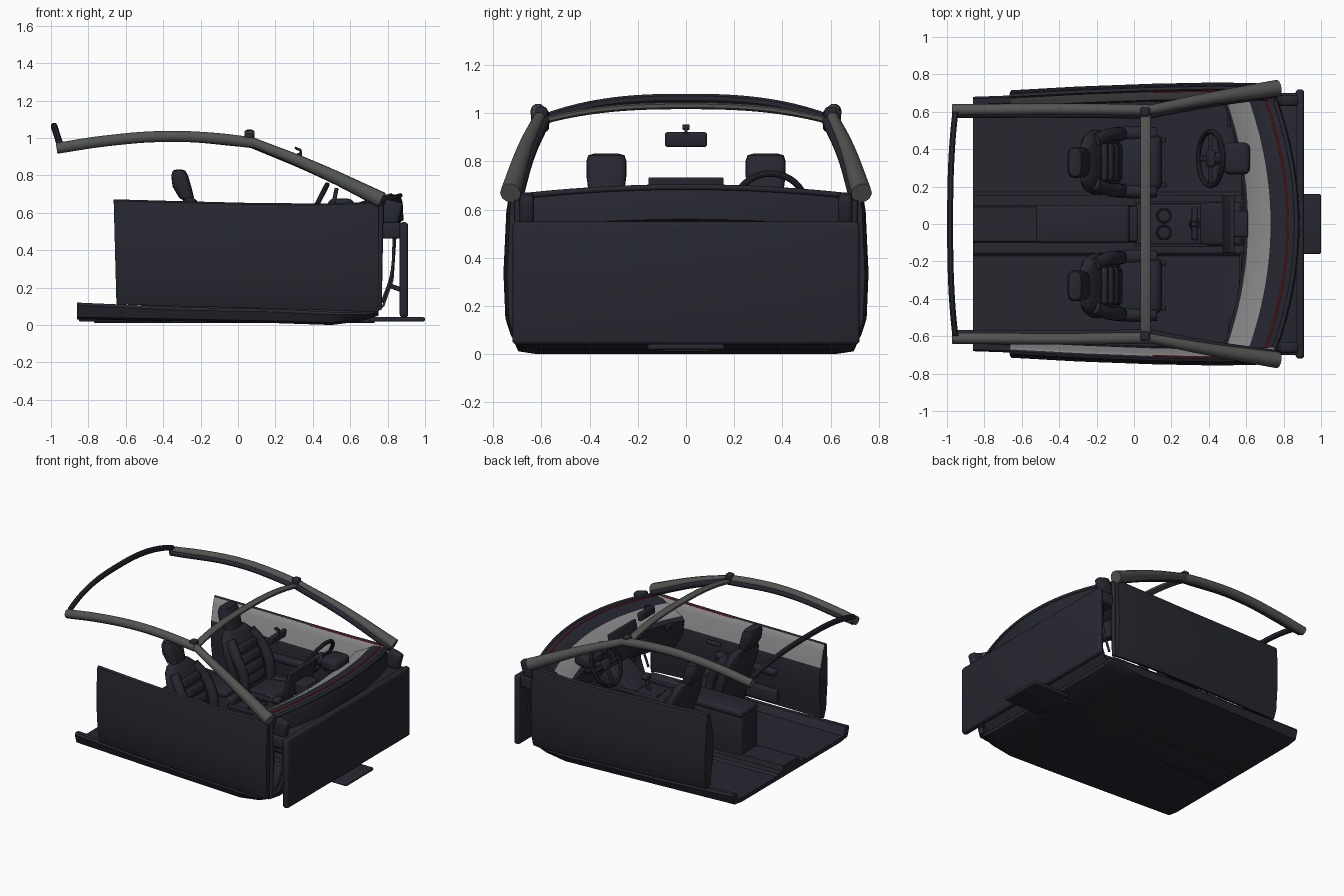
import bpy, bmesh
from math import sin, cos, pi, radians, copysign
from mathutils import Matrix, Vector

cube = bpy.data.objects.get("Cube")
if cube:
    bpy.data.objects.remove(cube)


def material(name, rgb):
    m = bpy.data.materials.new(name)
    m.use_nodes = True
    m.diffuse_color = (*rgb, 1)
    m.node_tree.nodes["Principled BSDF"].inputs["Base Color"].default_value = (*rgb, 1)
    return m


DARK = material("dark navy trim", (0.02, 0.02, 0.03))
RAIL = material("frame grey", (0.085, 0.09, 0.085))
LIGHT = material("light grey trim", (0.28, 0.28, 0.28))
RED = material("red stitching", (0.6, 0.01, 0.01))


def finish(name, bm, mats):
    bmesh.ops.recalc_face_normals(bm, faces=bm.faces)
    me = bpy.data.meshes.new(name)
    bm.to_mesh(me)
    bm.free()
    for m in mats:
        me.materials.append(m)
    ob = bpy.data.objects.new(name, me)
    bpy.context.collection.objects.link(ob)
    return ob


def box(name, center, size, mat=DARK, bevel=0.01, tilt=0):
    """Rounded box, tilted about the y axis."""
    bm = bmesh.new()
    bmesh.ops.create_cube(bm, size=1, matrix=Matrix.Diagonal((*size, 1)))
    if bevel:
        bmesh.ops.bevel(bm, geom=bm.edges[:], offset=min(bevel, min(size) * 0.48),
                        segments=3, profile=0.5, affect='EDGES')
    bm.transform(Matrix.Translation(center) @ Matrix.Rotation(radians(tilt), 4, 'Y'))
    return finish(name, bm, [mat])


def loft(name, rings, mats=(DARK,), rule=None):
    """Skin closed rings; rule gives the material index of each ring segment."""
    bm = bmesh.new()
    rows = [[bm.verts.new(p) for p in ring] for ring in rings]
    n = len(rows[0])
    for a, b in zip(rows, rows[1:]):
        for i in range(n):
            j = (i + 1) % n
            f = bm.faces.new((a[i], a[j], b[j], b[i]))
            f.material_index = rule(i) if rule else 0
    bm.faces.new(rows[0])
    bm.faces.new(rows[-1])
    return finish(name, bm, mats)


def tube(name, points, radius, mat=DARK, radii=None):
    cu = bpy.data.curves.new(name, 'CURVE')
    cu.dimensions = '3D'
    cu.bevel_depth = radius
    cu.bevel_resolution = 3
    cu.use_fill_caps = True
    sp = cu.splines.new('BEZIER')
    sp.bezier_points.add(len(points) - 1)
    for i, (bp, p) in enumerate(zip(sp.bezier_points, points)):
        bp.co = p
        bp.handle_left_type = bp.handle_right_type = 'AUTO'
        bp.radius = radii[i] if radii else 1
    cu.materials.append(mat)
    ob = bpy.data.objects.new(name, cu)
    bpy.context.collection.objects.link(ob)
    return ob


def cushion_stack(name, y, stations):
    """Soft upright pad from (z, x, half depth, half width) stations."""
    def soft(v):
        return copysign(abs(v) ** 0.6, v)
    rings = []
    for z, x, d, w in stations:
        rings.append([(x + d * soft(cos(k * pi / 10)), y + w * soft(sin(k * pi / 10)), z)
                      for k in range(20)])
    return loft(name, rings)


# Floor pan with raised sills and centre tunnel
rings = []
for x, w, zb, zt in [(-.86, .68, .03, .12), (-.3, .7, .02, .095), (.2, .715, .01, .085),
                     (.5, .715, 0, .07), (.66, .71, .02, .07), (.75, .69, .05, .08)]:
    half = [(w - .1, zb), (w - .02, zb + .012), (w, zt - .015), (w - .01, zt), (w - .04, zt),
            (w - .07, zb + .03), (.17, zb + .03), (.155, zb + .045), (.1, zb + .045), (.09, zb + .08)]
    rings.append([(x, y, z) for y, z in half] + [(x, -y, z) for y, z in reversed(half)])
loft("floor_pan", rings)
box("underbody_strip", (-.02, 0, .022), (1.5, .2, .022), bevel=.004)
box("underbody_rear_plate", (-.6, 0, .03), (.5, .28, .02), bevel=.004)
box("front_tongue", (.85, 0, .03), (.3, .32, .024), bevel=.01)

# Toe board and firewall
toe = [(.7, .04), (.77, .1), (.82, .24), (.835, .47)]
loft("toe_board", [[(x + dx, s * .62, z) for x, z in toe for dx in (0,)] +
                   [(x + .012, s * .62, z) for x, z in reversed(toe)] for s in (-1, 1)])
box("firewall", (.887, 0, .295), (.046, 1.44, .51), bevel=.018)
box("cowl_beam", (.815, 0, .505), (.13, 1.4, .085), bevel=.012)
box("firewall_lower_stay", (.84, 0, .2), (.09, 1.1, .025), bevel=.005, tilt=20)

# Dashboard swept along a bowed windscreen line
profile = [(.885, .56), (.88, .66), (.865, .695), (.82, .70), (.765, .692), (.73, .67),
           (.61, .605), (.59, .575), (.605, .47), (.66, .37), (.73, .36), (.74, .48)]


def bow(x, y, z):
    t = (y / .66) ** 2
    return (x - .115 * t, y, z - .035 * t)


ys = [.66 * k / 12 for k in range(-12, 13)]
loft("dashboard", [[bow(x, y, z) for x, z in profile] for y in ys],
     (DARK, LIGHT), lambda i: int(i == 5))
tube("dash_stitching", [bow(.82, y, .701) for y in ys], .004, RED)
tube("dash_front_lip", [bow(.868, y, .693) for y in ys], .012)

# Centre screen, vents and binnacle
box("centre_screen", (.505, 0, .625), (.022, .31, .22), bevel=.006, tilt=12)
box("screen_mount", (.56, 0, .58), (.1, .14, .1))
box("instrument_binnacle", (.55, .35, .63), (.14, .17, .09), bevel=.03)
for y in (-.55, -.2, .18, .57):
    box("air_vent", (bow(.592, y, 0)[0], y, .535), (.02, .1, .04), bevel=.006)
box("glovebox", (.6, -.36, .46), (.05, .4, .13), bevel=.02, tilt=-18)

# Steering wheel
hub = Vector((.41, .35, .62))
bpy.ops.mesh.primitive_torus_add(location=hub, rotation=(0, radians(-63), 0), major_radius=.145,
                                 minor_radius=.014, major_segments=40, minor_segments=10)
wheel = bpy.context.object
wheel.name = "steering_wheel_rim"
wheel.data.materials.append(DARK)
box("steering_hub", hub, (.07, .09, .035), bevel=.015, tilt=-63)
box("steering_cross_spoke", hub, (.028, .28, .014), bevel=.005, tilt=-63)
box("steering_lower_spoke", hub + Vector((-.03, 0, -.065)), (.14, .03, .014), bevel=.005, tilt=-63)
tube("steering_column", [hub, (.5, .35, .575), (.62, .35, .52)], .035)
for s in (-1, 1):
    tube("column_stalk", [(.46, .35, .6), (.45, .35 + s * .11, .62)], .007)

# Pedals
for y, w in ((.27, .05), (.38, .08)):
    box("pedal", (.73, y, .2), (.015, w, .09), bevel=.005, tilt=25)
    tube("pedal_arm", [(.735, y, .22), (.76, y, .4)], .008)

# Centre console
box("console_base", (-.25, 0, .23), (.54, .19, .3), bevel=.015)
box("armrest_lid", (-.275, 0, .395), (.5, .205, .05), bevel=.02)
box("console_front", (.27, 0, .21), (.52, .23, .24), bevel=.02)
box("console_riser", (.5, 0, .34), (.26, .23, .16), bevel=.02, tilt=-35)
for y in (-.045, .045):
    bpy.ops.mesh.primitive_torus_add(location=(.16, y, .332), major_radius=.036, minor_radius=.006,
                                     major_segments=24, minor_segments=8)
    bpy.context.object.name = "cup_holder_ring"
    bpy.context.object.data.materials.append(DARK)
for s in (-1, 1):
    box("console_side_rail", (.25, s * .115, .335), (.5, .018, .03), bevel=.006)
tube("gear_lever", [(.3, .0, .32), (.32, .0, .4)], .012)
box("gear_knob", (.325, 0, .42), (.05, .07, .04), bevel=.018)

# Seats
for y in (-.33, .33):
    box("seat_base", (-.04, y, .14), (.3, .32, .16), bevel=.02)
    box("seat_cushion", (-.01, y, .255), (.32, .3, .11), bevel=.04, tilt=-6)
    cushion_stack("seat_back", y, [(.21, -.12, .03, .1), (.24, -.12, .06, .15), (.4, -.15, .065, .17),
                                   (.54, -.2, .06, .175), (.63, -.24, .048, .15),
                                   (.67, -.26, .035, .11), (.685, -.265, .015, .07)])
    cushion_stack("headrest", y, [(.665, -.27, .02, .05), (.68, -.275, .04, .075), (.74, -.3, .05, .083),
                                  (.8, -.312, .045, .083), (.825, -.315, .033, .075), (.832, -.315, .012, .05)])
    for z, x in ((.36, -.085), (.43, -.1), (.5, -.125), (.57, -.155)):
        box("seat_back_rib", (x, y, z), (.035, .2, .062), bevel=.016, tilt=-20)
    for s in (-1, 1):
        tube("back_bolster", [(-.07, y + s * .15, .3), (-.08, y + s * .15, .42),
                              (-.14, y + s * .145, .54), (-.21, y + s * .115, .63)], .036)
        tube("cushion_bolster", [(-.1, y + s * .15, .27), (.02, y + s * .155, .285),
                                 (.12, y + s * .15, .28)], .038)
        tube("headrest_post", [(-.26, y + s * .04, .64), (-.28, y + s * .04, .72)], .008)
        box("seat_runner", (-.03, y + s * .12, .075), (.4, .03, .05), bevel=.005)

# Doors, roof rails and windscreen pillars on each side
door_section = [(-.03, 0), (-.008, .12), (0, .45), (-.012, .9), (-.02, .985), (-.035, 1), (-.045, .98),
                (-.06, .9), (-.085, .7), (-.09, .66), (-.095, .55), (-.095, .4), (-.07, .03)]
door_stations = [(-.65, .715, .11, .672), (-.3, .735, .1, .662), (.1, .75, .09, .652),
                 (.45, .757, .08, .65), (.68, .752, .07, .657), (.75, .742, .07, .66)]
for s, side in ((1, "left"), (-1, "right")):
    rings = []
    for k, (x, yo, zb, zt) in enumerate(door_stations):
        rings.append([(x - (.015 * h if k == 0 else 0), s * (yo + dy), zb + h * (zt - zb))
                      for dy, h in door_section])
    loft(side + "_door", rings, (DARK, LIGHT), lambda i: int(i in (6, 7)))
    tube(side + "_door_stitching", [(x, s * (yo - .046), zt - .01)
                                    for x, yo, zb, zt in door_stations[2:5]], .003, RED)
    box(side + "_door_armrest", (-.05, s * .645, .37), (.5, .07, .05), bevel=.018)
    box(side + "_door_pull", (.22, s * .64, .45), (.12, .03, .025), bevel=.01)
    box(side + "_door_pocket", (.05, s * .648, .19), (.7, .05, .1), bevel=.015)
    tube(side + "_hinge_post", [(.755, s * .69, .08), (.76, s * .69, .35), (.765, s * .7, .64)], .014)
    box(side + "_pillar_foot", (.82, s * .66, .6), (.1, .06, .13), bevel=.02, tilt=15)
    tube(side + "_check_strap", [(.77, s * .66, .12), (.82, s * .66, .27), (.835, s * .66, .5)], .008)
    tube(side + "_roof_rail", [(-.97, s * .61, .945), (-.7, s * .612, .985), (-.4, s * .614, 1.008),
                               (-.15, s * .612, 1.0), (.08, s * .608, .975)], .031, RAIL)
    tube(side + "_rail_seal", [(-.96, s * .585, .94), (-.4, s * .586, .998), (.08, s * .582, .965)], .018)
    tube(side + "_windscreen_pillar", [(.06, s * .605, .985), (.4, s * .67, .845), (.77, s * .728, .668)],
         .03, RAIL, (.85, 1.1, 1.45))
    tube(side + "_pillar_trim", [(.08, s * .585, .965), (.4, s * .645, .83), (.76, s * .695, .655)], .022)
    box(side + "_header_joint", (.06, s * .6, 1.0), (.05, .05, .05), bevel=.012)


# Roof bows across the frame
def roof_bow(name, x0, x1, edge, top, half, mat, depth, width):
    rings = []
    for k in range(-12, 13):
        t = abs(k / 12)
        lift = 1 - t ** 2.6
        x, z = x0 + (x1 - x0) * lift, edge + (top - edge) * lift
        rings.append([(x + a * width, half * k / 12, z + b * depth)
                      for a, b in ((-1, -.5), (-.5, -1), (.5, -1), (1, -.5),
                                   (1, .5), (.5, 1), (-.5, 1), (-1, .5))])
    loft(name, rings, (mat,))


roof_bow("header_bow", .062, .062, .965, 1.03, .6, RAIL, .014, .027)
roof_bow("rear_bow", -.955, -.983, .975, 1.062, .6, DARK, .018, .016)

# Rear-view mirror
box("mirror", (.325, 0, .89), (.03, .175, .062), bevel=.012, tilt=8)
tube("mirror_stem", [(.33, 0, .9), (.335, 0, .93), (.31, 0, .945)], .007)
box("mirror_mount", (.32, 0, .942), (.035, .03, .012), bevel=.004, tilt=25)

# Smooth shading with crisp edges
bpy.ops.object.select_all(action='DESELECT')
for ob in bpy.context.scene.objects:
    if ob.type == 'MESH':
        ob.select_set(True)
        bpy.context.view_layer.objects.active = ob
bpy.ops.object.shade_smooth_by_angle(angle=radians(35))
